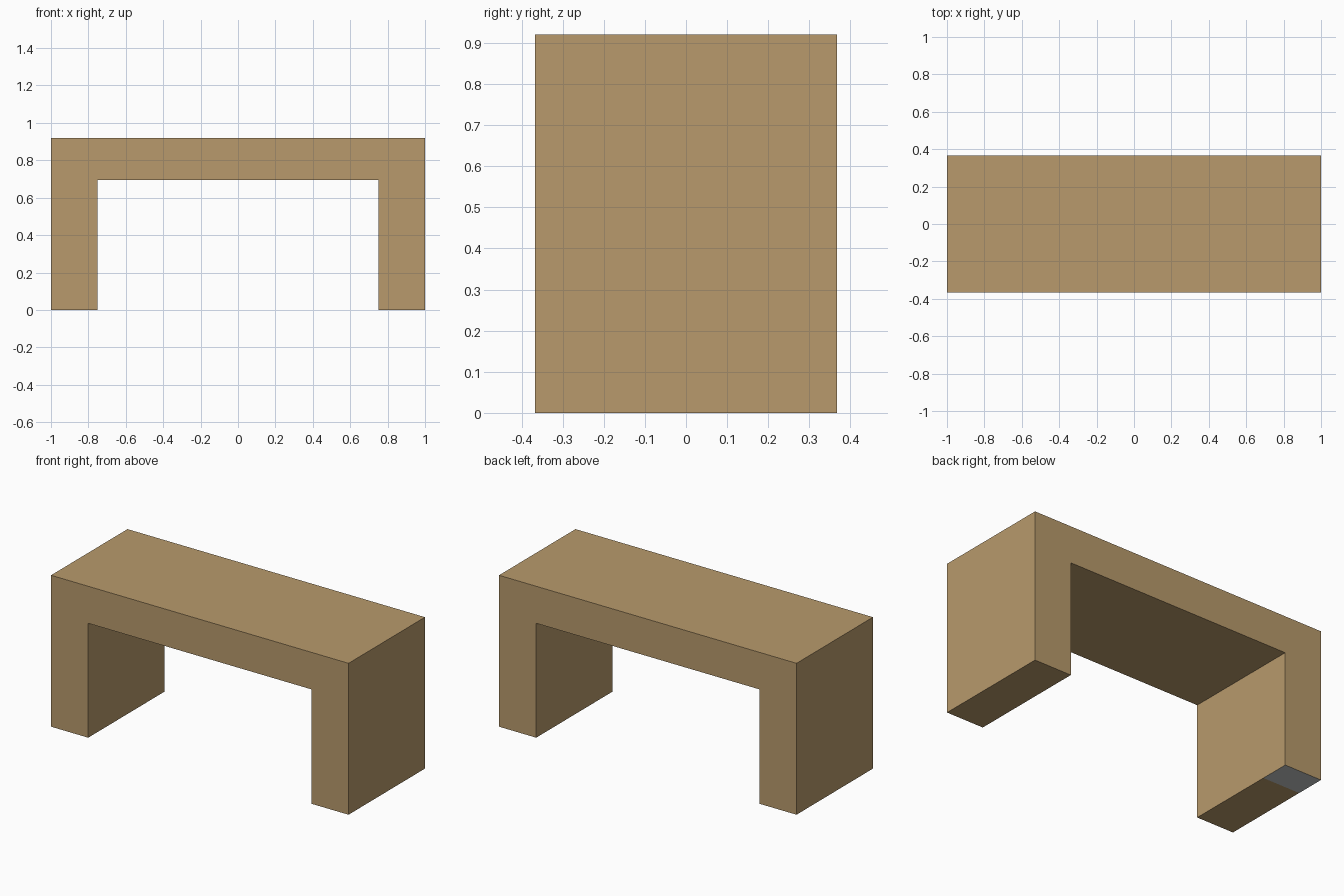
import bpy, bmesh

if "Cube" in bpy.data.objects:
    bpy.data.objects.remove(bpy.data.objects["Cube"])

W, D, H = 1.0, 0.367, 0.92        # half width, half depth, height
INNER_X, INNER_Z = 0.75, 0.695    # opening under the seat
PATCH_Y = 0.185                   # grey foot pad starts here


def material(name, rgb):
    m = bpy.data.materials.new(name)
    m.diffuse_color = (*rgb, 1.0)
    m.use_nodes = True
    m.node_tree.nodes["Principled BSDF"].inputs["Base Color"].default_value = m.diffuse_color
    return m


wood = material("tan_wood", (0.479, 0.323, 0.150))
grey = material("light_grey", (0.54, 0.57, 0.57))

# Bench body: U-shaped profile extruded front to back
profile = [(-W, 0), (-INNER_X, 0), (-INNER_X, INNER_Z), (INNER_X, INNER_Z),
           (INNER_X, 0), (W, 0), (W, H), (-W, H)]
bm = bmesh.new()
face = bm.faces.new([bm.verts.new((x, -D, z)) for x, z in profile])
ext = bmesh.ops.extrude_face_region(bm, geom=[face])
bmesh.ops.translate(bm, vec=(0, 2 * D, 0),
                    verts=[v for v in ext["geom"] if isinstance(v, bmesh.types.BMVert)])
bmesh.ops.recalc_face_normals(bm, faces=bm.faces)

# Grey pad: cut the underside of the left leg and colour its back part
bm.normal_update()
foot = [f for f in bm.faces if f.normal.z < -0.9
        and f.calc_center_median().z < 0.01 and f.calc_center_median().x < 0]
geom = foot + [e for f in foot for e in f.edges] + [v for f in foot for v in f.verts]
bmesh.ops.bisect_plane(bm, geom=geom, plane_co=(0, PATCH_Y, 0), plane_no=(0, 1, 0))
bm.normal_update()
for f in bm.faces:
    c = f.calc_center_median()
    if f.normal.z < -0.9 and c.z < 0.01 and c.x < 0 and c.y > PATCH_Y:
        f.material_index = 1

mesh = bpy.data.meshes.new("bench")
bm.to_mesh(mesh)
bm.free()
mesh.materials.append(wood)
mesh.materials.append(grey)
bpy.context.collection.objects.link(bpy.data.objects.new("bench", mesh))
